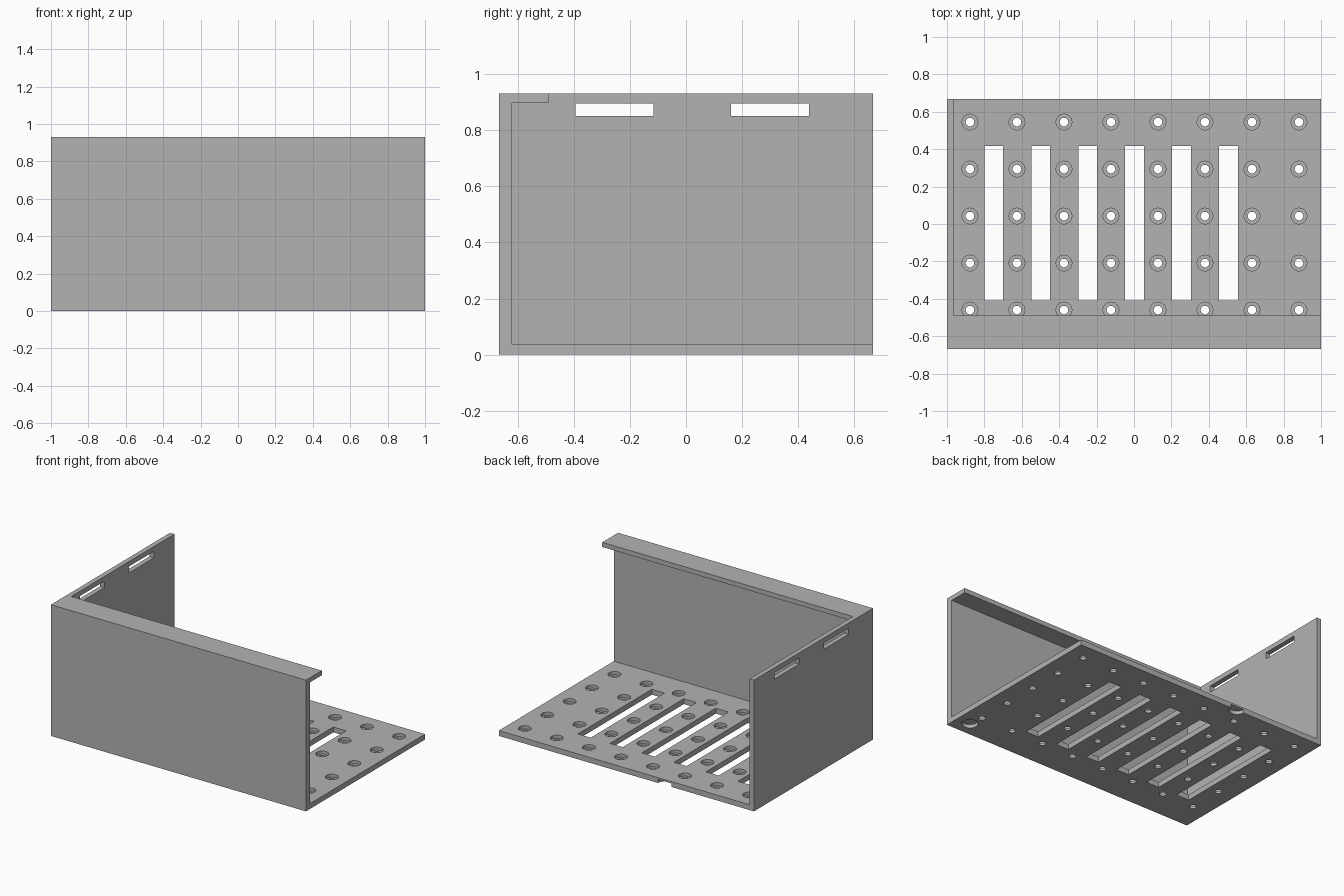
import bpy
import bmesh
from mathutils import Matrix

if "Cube" in bpy.data.objects:
    bpy.data.objects.remove(bpy.data.objects["Cube"])

grey = bpy.data.materials.new("plain grey")
grey.use_nodes = True
COLOUR = (0.45, 0.45, 0.45, 1)
grey.diffuse_color = COLOUR
grey.node_tree.nodes["Principled BSDF"].inputs["Base Color"].default_value = COLOUR

HALF_Y, HEIGHT = 0.667, 0.93
FLOOR, LIP_Z = 0.038, 0.897
INNER_X, INNER_Y = -0.965, -0.62


def add_object(name, bm):
    bmesh.ops.recalc_face_normals(bm, faces=bm.faces)
    mesh = bpy.data.meshes.new(name)
    bm.to_mesh(mesh)
    bm.free()
    mesh.materials.append(grey)
    obj = bpy.data.objects.new(name, mesh)
    bpy.context.collection.objects.link(obj)
    return obj


def box(bm, x0, x1, y0, y1, z0, z1):
    centre = ((x0 + x1) / 2, (y0 + y1) / 2, (z0 + z1) / 2)
    size = Matrix.Diagonal((x1 - x0, y1 - y0, z1 - z0, 1))
    bmesh.ops.create_cube(bm, size=1, matrix=Matrix.Translation(centre) @ size)


def cylinder(bm, x, y, z0, z1, r):
    bmesh.ops.create_cone(bm, cap_ends=True, segments=32, radius1=r, radius2=r,
                          depth=z1 - z0, matrix=Matrix.Translation((x, y, (z0 + z1) / 2)))


def cut(target, bm):
    """Subtract the shapes in bm from target, then discard the cutter."""
    cutter = add_object("cutter", bm)
    cutter.hide_render = True
    mod = target.modifiers.new("cut", "BOOLEAN")
    mod.operation, mod.solver, mod.object = "DIFFERENCE", "EXACT", cutter
    graph = bpy.context.evaluated_depsgraph_get()
    mesh = bpy.data.meshes.new_from_object(target.evaluated_get(graph))
    target.modifiers.clear()
    target.data = mesh
    bpy.data.objects.remove(cutter)


# Floor, front wall and top lip as one extruded channel
profile = [(-HALF_Y, 0), (HALF_Y, 0), (HALF_Y, FLOOR), (INNER_Y, FLOOR),
           (INNER_Y, LIP_Z), (-0.49, LIP_Z), (-0.49, HEIGHT), (-HALF_Y, HEIGHT)]
bm = bmesh.new()
face = bm.faces.new([bm.verts.new((INNER_X, y, z)) for y, z in profile])
side = bmesh.ops.extrude_face_region(bm, geom=[face])["geom"]
bmesh.ops.translate(bm, vec=(1 - INNER_X, 0, 0),
                    verts=[v for v in side if isinstance(v, bmesh.types.BMVert)])
channel = add_object("floor_and_front_wall", bm)

# Long floor slots
bm = bmesh.new()
for i in range(6):
    x = -0.75 + i * 0.251
    box(bm, x - 0.05, x + 0.05, -0.41, 0.418, -0.1, 0.1)
cut(channel, bm)

# Screw hole grid: narrow through holes, then wide counterbores
spots = [(-0.877 + i * 0.2513, -0.46 + j * 0.2513) for i in range(8) for j in range(5)]
for radius, bottom in ((0.023, -0.1), (0.042, 0.016)):
    bm = bmesh.new()
    for x, y in spots:
        cylinder(bm, x, y, bottom, 0.1, radius)
    cut(channel, bm)

# Shallow round recesses in the underside
bm = bmesh.new()
for x, y in ((0.896, -0.563), (-0.3, HALF_Y)):
    cylinder(bm, x, y, -0.1, 0.025, 0.053)
cut(channel, bm)

# Side wall with two slots near its top
bm = bmesh.new()
box(bm, -1, INNER_X, -HALF_Y, HALF_Y, 0, HEIGHT)
wall = add_object("side_wall", bm)
bm = bmesh.new()
for y0, y1 in ((-0.393, -0.115), (0.16, 0.438)):
    box(bm, -1.1, -0.9, y0, y1, 0.85, 0.895)
cut(wall, bm)
